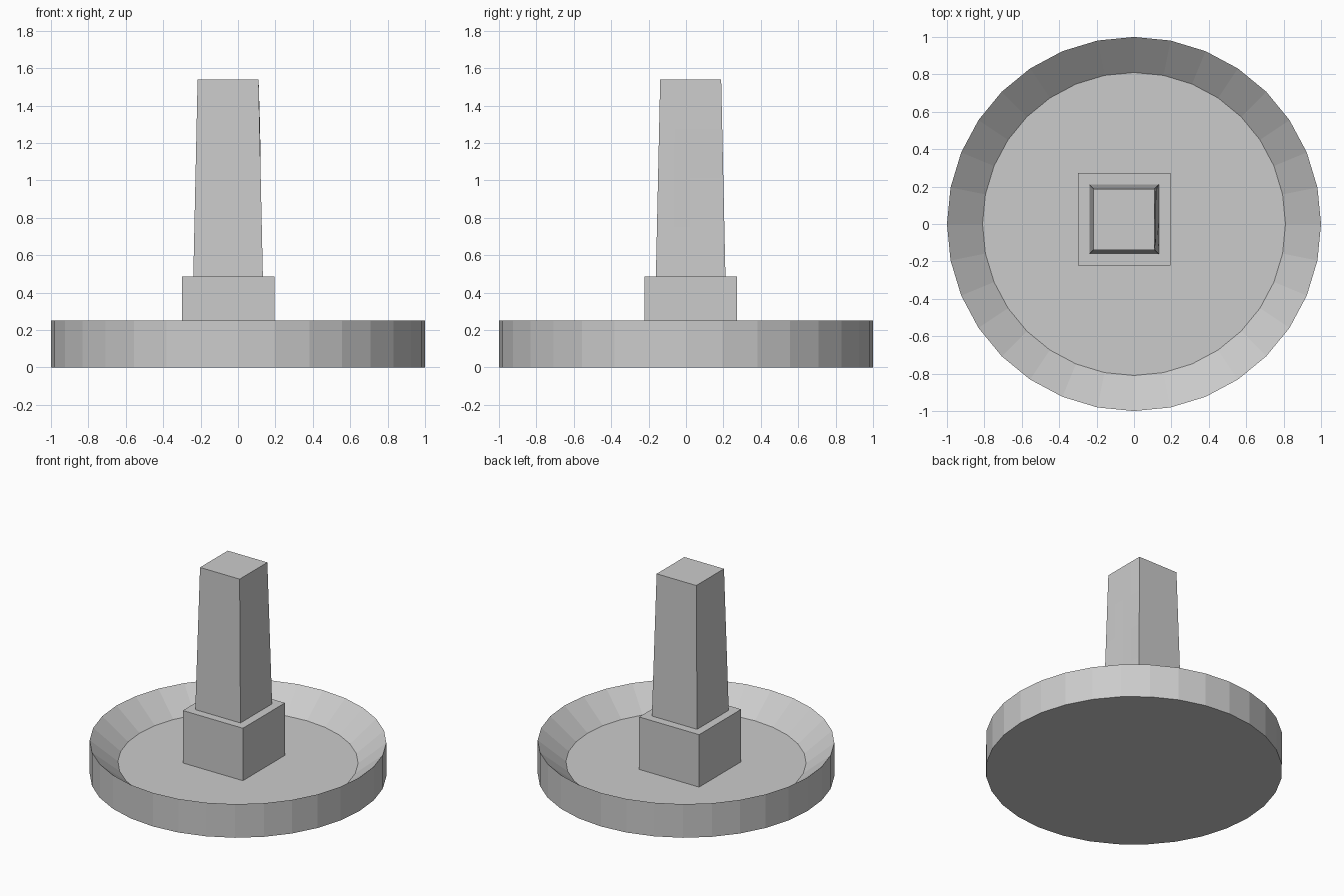
import bpy, bmesh, math, random

if "Cube" in bpy.data.objects:
    bpy.data.objects.remove(bpy.data.objects["Cube"])

random.seed(4)
FLOOR_Z = 0.095


def add_object(name, bm):
    bmesh.ops.recalc_face_normals(bm, faces=bm.faces)
    mesh = bpy.data.meshes.new(name)
    bm.to_mesh(mesh)
    bm.free()
    obj = bpy.data.objects.new(name, mesh)
    bpy.context.collection.objects.link(obj)
    return obj


def tapered_block(cx, cy, z0, z1, half0, half1):
    bm = bmesh.new()
    bmesh.ops.create_cube(bm, size=2)
    for v in bm.verts:
        top = v.co.z > 0
        half = half1 if top else half0
        v.co = (cx + v.co.x * half, cy + v.co.y * half, z1 if top else z0)
    return bm


# round basin with sloping inner rim and flat floor
bm = bmesh.new()
rings = []
for radius, z in [(1, 0), (1, 0.25), (0.81, FLOOR_Z)]:
    rings.append([bm.verts.new((radius * math.cos(a), radius * math.sin(a), z))
                  for a in (math.tau * i / 32 for i in range(32))])
for low, high in zip(rings, rings[1:]):
    for i in range(32):
        j = (i + 1) % 32
        bm.faces.new((low[i], low[j], high[j], high[i]))
bm.faces.new(rings[0])
bm.faces.new(rings[-1])
add_object("basin", bm)

# square plinth, set slightly off centre
add_object("plinth", tapered_block(-0.052, 0.026, FLOOR_Z, 0.485, 0.247, 0.247))

# tapering pillar with faint weathering on its right face
bm = tapered_block(-0.053, 0.025, 0.485, 1.54, 0.186, 0.163)
bmesh.ops.subdivide_edges(bm, edges=bm.edges[:], cuts=3, use_grid_fill=True)
for v in bm.verts:
    if v.co.x > 0.09 and abs(v.co.y - 0.025) < 0.14 and 0.6 < v.co.z < 1.4:
        v.co.x += random.uniform(-0.003, 0.003)
add_object("pillar", bm)
